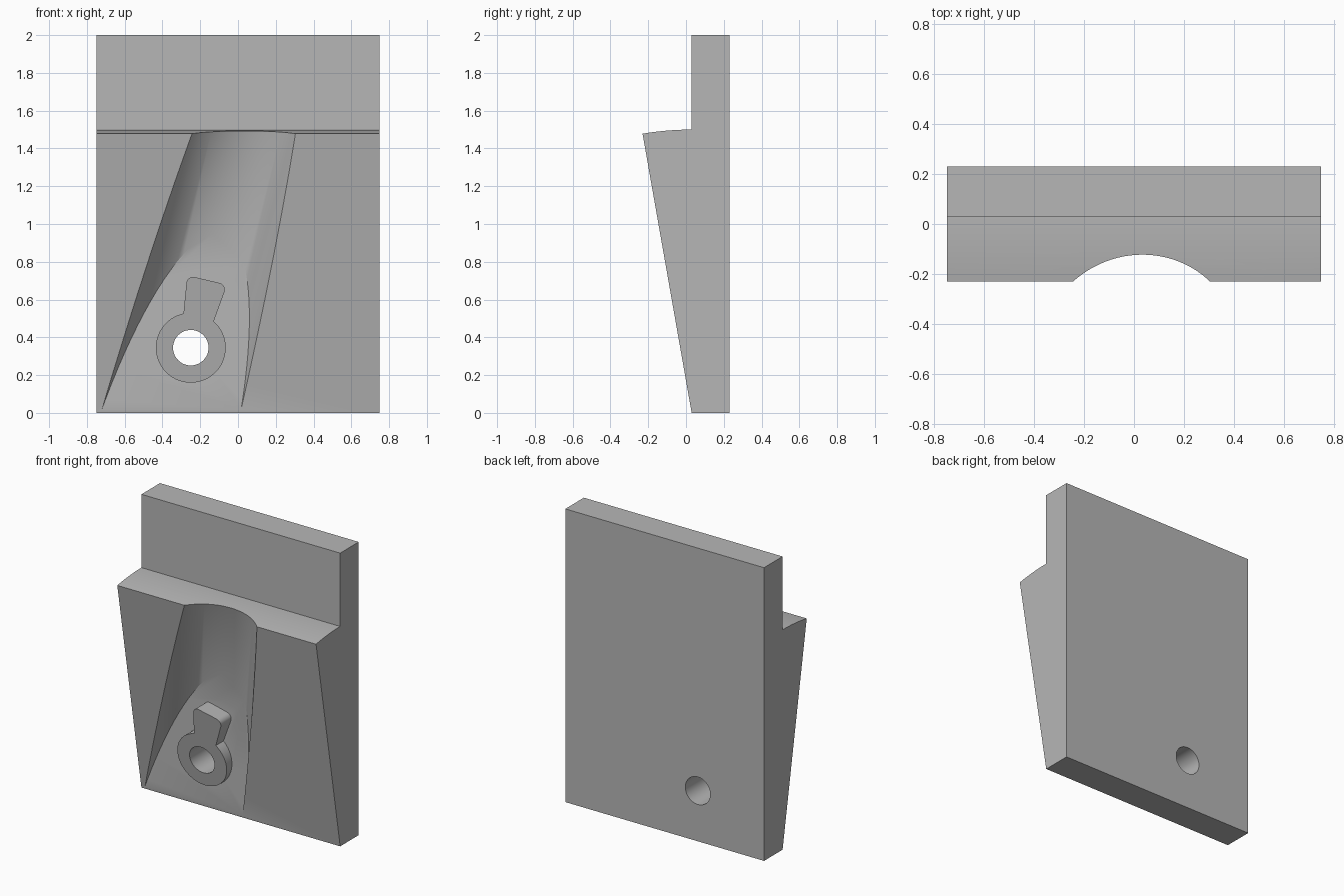
import bpy, bmesh
from math import sin, cos, radians, pi

cube = bpy.data.objects.get("Cube")
if cube:
    bpy.data.objects.remove(cube, do_unlink=True)

grey = bpy.data.materials.new("plain grey")
grey.use_nodes = True
colour = (0.47, 0.47, 0.47, 1)
grey.diffuse_color = colour
grey.node_tree.nodes["Principled BSDF"].inputs["Base Color"].default_value = colour


def loft(name, start, end):
    """Solid between two matching loops of points."""
    bm = bmesh.new()
    a = [bm.verts.new(p) for p in start]
    b = [bm.verts.new(p) for p in end]
    n = len(a)
    bm.faces.new(a)
    bm.faces.new(b[::-1])
    for i in range(n):
        j = (i + 1) % n
        bm.faces.new((a[i], b[i], b[j], a[j]))
    bmesh.ops.recalc_face_normals(bm, faces=bm.faces)
    mesh = bpy.data.meshes.new(name)
    bm.to_mesh(mesh)
    bm.free()
    mesh.materials.append(grey)
    ob = bpy.data.objects.new(name, mesh)
    bpy.context.collection.objects.link(ob)
    return ob


def along_x(name, profile, x0, x1):
    return loft(name, [(x0, y, z) for y, z in profile], [(x1, y, z) for y, z in profile])


def along_y(name, profile, y0, y1):
    return loft(name, [(x, y0, z) for x, z in profile], [(x, y1, z) for x, z in profile])


def arc(cx, cy, r, a0, a1, steps):
    angles = [radians(a0 + (a1 - a0) * i / steps) for i in range(steps + 1)]
    return [(cx + r * cos(a), cy + r * sin(a)) for a in angles]


def boolean(target, tool, operation):
    """Apply a boolean and remove its helper."""
    mod = target.modifiers.new(operation, "BOOLEAN")
    mod.operation, mod.object, mod.solver = operation, tool, "EXACT"
    bpy.context.view_layer.objects.active = target
    bpy.ops.object.modifier_apply(modifier=mod.name)
    bpy.data.objects.remove(tool, do_unlink=True)


# Plate with a wedge front and a gently curved shelf
shelf = [(-0.23 + 0.26 * t, 1.478 + 0.022 * (1 - (1 - t) ** 2)) for t in (i / 8 for i in range(9))]
block = along_x("wedge_block", [(0.23, 0), (0.03, 0)] + shelf + [(0.03, 2), (0.23, 2)], -0.75, 0.75)


# Leaning round groove with a flat vertical floor
def groove_ring(z):
    cx, cy = -0.357 + 0.262 * z, -0.104 - 0.276 * z
    return [(x, y, z) for x, y in arc(cx, cy, 0.393, 0, 360, 96)[:-1]]


groove = loft("groove_cutter", groove_ring(-0.2), groove_ring(1.75))
floor_side = along_x("floor_limit", [(-2, -1), (0.027, -1), (0.027, 2.5), (-2, 2.5)], -2, 2)
boolean(groove, floor_side, "INTERSECT")

# Keyhole boss left standing in the groove, level with the wedge face
cx, cz = -0.25, 0.345
outline = arc(cx, cz, 0.185, 102, 409, 56)
outline += arc(-0.107, 0.652, 0.037, -18, 75, 6)
outline += arc(-0.238, 0.685, 0.035, 75, 171, 6)
boss = along_y("boss_outline", outline, -1.5, 0.5)
boolean(groove, boss, "DIFFERENCE")
boolean(block, groove, "DIFFERENCE")

# Through hole in the boss
hole = along_y("hole_cutter", arc(cx, cz, 0.094, 0, 360, 48)[:-1], -1, 1)
boolean(block, hole, "DIFFERENCE")

# Smooth curved walls, crisp edges
bpy.ops.object.select_all(action="DESELECT")
block.select_set(True)
bpy.context.view_layer.objects.active = block
bpy.ops.object.shade_smooth_by_angle(angle=pi / 6)
